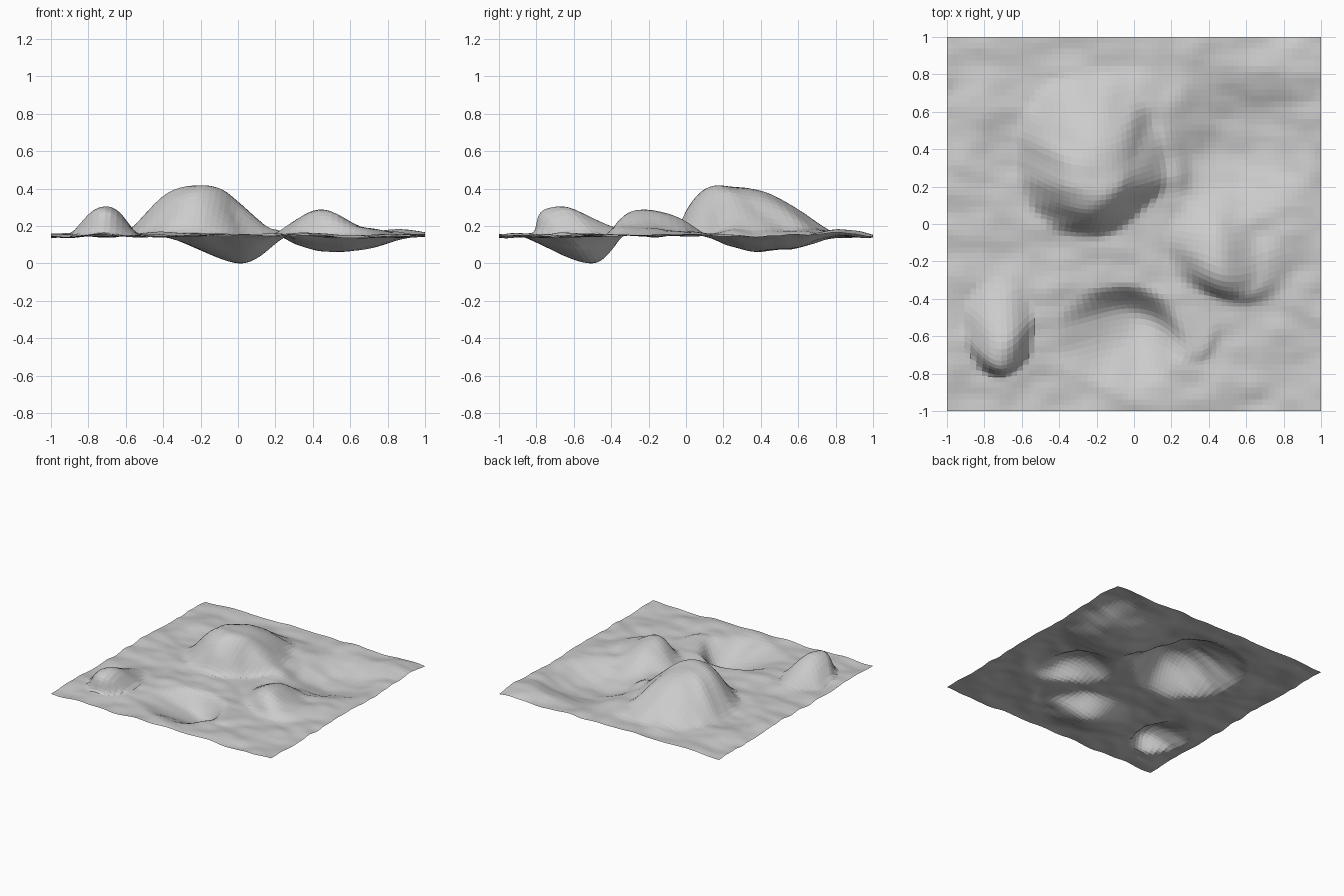
import bpy, bmesh
from mathutils import Vector, noise

if "Cube" in bpy.data.objects:
    bpy.data.objects.remove(bpy.data.objects["Cube"])

BASE = 0.142   # height of the flat sheet
N = 64         # grid divisions

# Sculpted mounds and hollows: centre, radii, pull (dx, dy, dz), roundness
PULLS = [
    ((-0.25, 0.37), (0.40, 0.47), (0.04, -0.13, 0.268), 2.7),   # large dome
    ((0.06, 0.62), (0.34, 0.28), (0.00, 0.00, 0.030), 2.0),     # shoulder behind the dome
    ((0.13, 0.28), (0.20, 0.28), (0.05, -0.03, 0.030), 2.0),    # crest beside the dome
    ((-0.72, -0.56), (0.20, 0.28), (0.01, -0.14, 0.150), 2.4),  # overhanging knob
    ((0.42, -0.12), (0.27, 0.27), (0.00, -0.03, 0.128), 2.0),   # right mound
    ((0.57, -0.24), (0.30, 0.22), (0.00, -0.08, 0.050), 2.2),   # its lower lip
    ((0.76, -0.05), (0.26, 0.24), (0.00, 0.00, 0.025), 2.0),    # its right tail
    ((-0.07, -0.60), (0.36, 0.30), (0.07, 0.09, -0.142), 2.0),  # deep hollow
    ((0.56, 0.43), (0.44, 0.44), (0.00, 0.00, -0.092), 2.0),    # broad hollow
    ((0.85, 0.84), (0.24, 0.22), (0.00, 0.00, 0.030), 2.0),     # low corner swell
    ((0.30, -0.60), (0.18, 0.18), (0.03, -0.06, 0.022), 2.0),   # small fold
    ((-0.80, 0.62), (0.22, 0.24), (0.00, 0.00, 0.018), 2.0),    # small swell
]


def displace(p):
    """Sum of soft pulls plus fine ripples, pinned sideways at the border."""
    edge = min(1.0, (1 - max(abs(p.x), abs(p.y))) / 0.15)
    out = Vector((p.x, p.y, BASE))
    for (cx, cy), (rx, ry), pull, power in PULLS:
        d = (((p.x - cx) / rx) ** 2 + ((p.y - cy) / ry) ** 2) ** 0.5
        if d < 1:
            w = (1 - d ** power) ** 2
            out += Vector((pull[0] * edge, pull[1] * edge, pull[2])) * w
    ripple = noise.noise(Vector((p.x * 3.2, p.y * 4.5, 2.3)))
    fine = noise.noise(Vector((p.x * 6, p.y * 9, 7.1)))
    out.z += 0.018 * ripple + 0.012 * fine
    return out


# Rolling ground sheet
bm = bmesh.new()
bmesh.ops.create_grid(bm, x_segments=N, y_segments=N, size=1.0)
for v in bm.verts:
    v.co = displace(v.co.copy())
low = min(v.co.z for v in bm.verts)
for v in bm.verts:
    v.co.z -= low
mesh = bpy.data.meshes.new("terrain_sheet")
bm.to_mesh(mesh)
bm.free()
terrain = bpy.data.objects.new("terrain_sheet", mesh)
bpy.context.collection.objects.link(terrain)

# Plain grey clay
grey = bpy.data.materials.new("light_grey")
grey.diffuse_color = (0.6, 0.6, 0.6, 1)
grey.use_nodes = True
grey.node_tree.nodes["Principled BSDF"].inputs["Base Color"].default_value = grey.diffuse_color
mesh.materials.append(grey)
